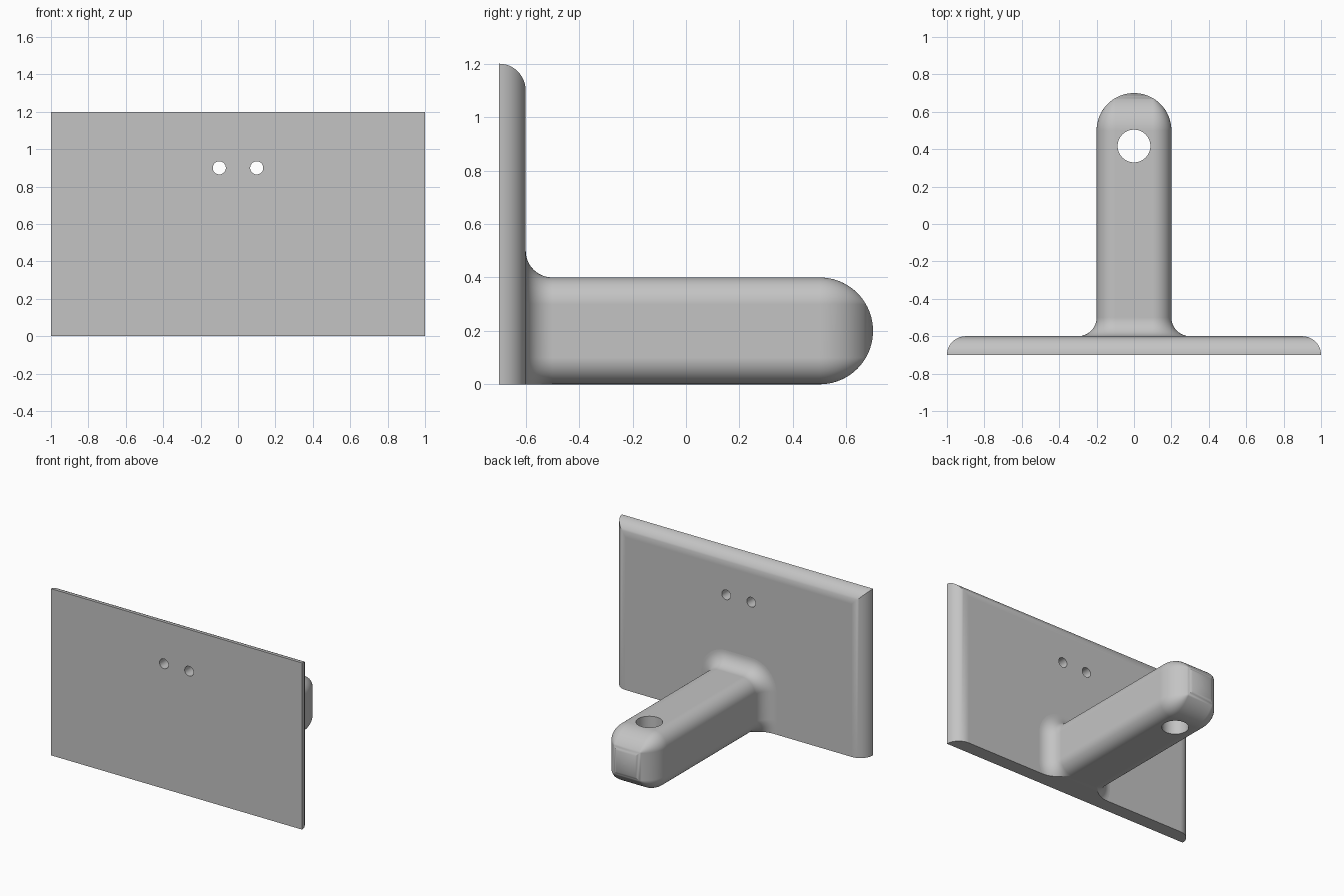
import bpy, bmesh
from math import sin, cos, pi, asin, sqrt
from mathutils import Matrix

if "Cube" in bpy.data.objects:
    bpy.data.objects.remove(bpy.data.objects["Cube"], do_unlink=True)

GREY = (0.55, 0.55, 0.55, 1)
grey = bpy.data.materials.new("plain grey")
grey.use_nodes = True
grey.diffuse_color = GREY
grey.node_tree.nodes["Principled BSDF"].inputs["Base Color"].default_value = GREY

STEPS = 12


def make_object(name, bm):
    mesh = bpy.data.meshes.new(name)
    bm.to_mesh(mesh)
    bm.free()
    mesh.materials.append(grey)
    obj = bpy.data.objects.new(name, mesh)
    bpy.context.collection.objects.link(obj)
    return obj


def loft(name, rings):
    """Skin a row of equal-length point rings and cap both ends."""
    bm = bmesh.new()
    loops = [[bm.verts.new(p) for p in ring] for ring in rings]
    for a, b in zip(loops, loops[1:]):
        for i in range(len(a)):
            j = (i + 1) % len(a)
            bm.faces.new((a[i], a[j], b[j], b[i]))
    bm.faces.new(loops[0])
    bm.faces.new(loops[-1])
    bmesh.ops.remove_doubles(bm, verts=bm.verts, dist=1e-5)
    bmesh.ops.recalc_face_normals(bm, faces=bm.faces)
    return make_object(name, bm)


def drill(obj, radius, x, y, z, along_y=False):
    bm = bmesh.new()
    bmesh.ops.create_cone(bm, cap_ends=True, segments=48,
                          radius1=radius, radius2=radius, depth=0.8)
    turn = Matrix.Rotation(pi / 2 if along_y else 0, 4, "X")
    bm.transform(Matrix.Translation((x, y, z)) @ turn)
    cutter = make_object("drill_cutter", bm)
    cutter.hide_render = True
    mod = obj.modifiers.new("hole", "BOOLEAN")
    mod.operation, mod.solver, mod.object = "DIFFERENCE", "EXACT", cutter
    bpy.context.view_layer.objects.active = obj
    bpy.ops.object.modifier_apply(modifier=mod.name)
    bpy.data.objects.remove(cutter, do_unlink=True)


def finish(obj):
    bpy.ops.object.select_all(action="DESELECT")
    obj.select_set(True)
    bpy.context.view_layer.objects.active = obj
    bpy.ops.object.shade_smooth_by_angle(angle=pi / 6)
    mod = obj.modifiers.new("flat_face_normals", "WEIGHTED_NORMAL")
    mod.keep_sharp = True


# Back plate: top and side edges rounded, bottom edge square
def plate_ring(a):
    inset = 0.1 * (1 - cos(a))
    y, w, h = -0.7 + 0.1 * sin(a), 1 - inset, 1.2 - inset
    return [(-w, y, 0), (w, y, 0), (w, y, h), (-w, y, h)]


quarter = [pi / 2 * i / STEPS for i in range(STEPS + 1)]
plate = loft("back_plate", [plate_ring(a) for a in quarter])
for side in (-1, 1):
    drill(plate, 0.035, 0.1 * side, -0.65, 0.9, along_y=True)
finish(plate)


# Arm: rounded square section, flared at the plate, domed at the tip
def arm_ring(y, grow):
    """Section offset outwards by grow, trimmed level with the plate bottom."""
    r = max(0.1 + grow, 0)
    c = 0.2 + grow - r
    low = asin(min(1, 0.1 / r)) if r > 0.1 else pi / 2
    half = [(c + r * cos(a), 0.2 - c + r * sin(a))
            for a in (-low + low * i / STEPS for i in range(STEPS + 1))]
    half += [(c + r * cos(a), 0.2 + c + r * sin(a)) for a in quarter]
    return ([(x, y, z) for x, z in half]
            + [(-x, y, z) for x, z in reversed(half)])


flare = [arm_ring(-0.5 - 0.1 * cos(a), 0.1 * (1 - sin(a))) for a in quarter]
dome_angles = [pi / 2 * i / 24 for i in range(24)] + [pi / 2 - 0.01]
dome = [arm_ring(0.5 + 0.2 * sin(a), 0.2 * cos(a) - 0.2) for a in dome_angles]
arm = loft("arm", flare + dome)
drill(arm, 0.0875, 0, 0.417, 0.2)
finish(arm)
